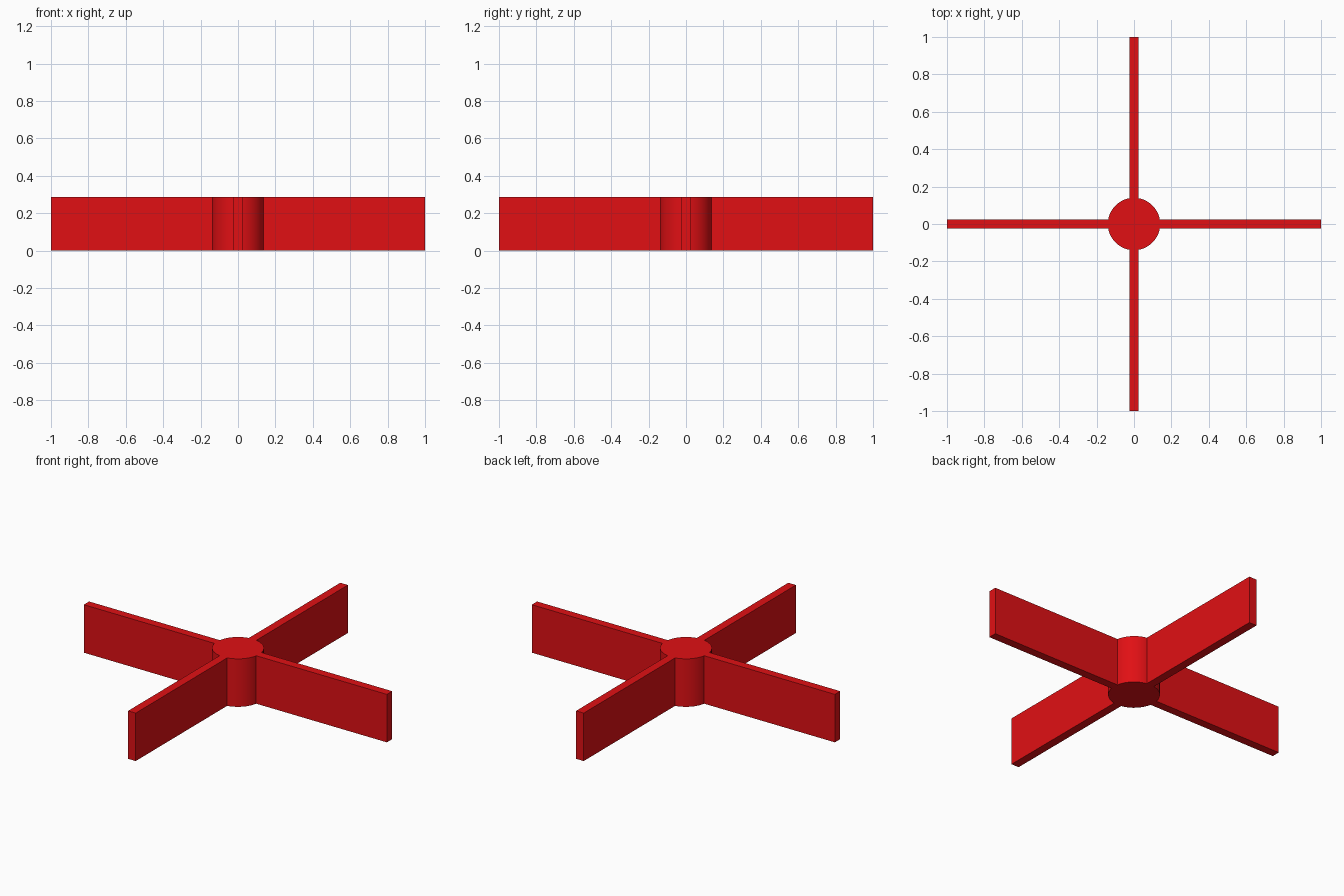
import bpy
from math import cos, sin, pi

if "Cube" in bpy.data.objects:
    bpy.data.objects.remove(bpy.data.objects["Cube"])

HEIGHT, HUB_R, TIP_R, THICK = 0.286, 0.14, 1.0, 0.05

red = bpy.data.materials.new("red")
red.diffuse_color = (0.75, 0.005, 0.007, 1)
red.use_nodes = True
red.node_tree.nodes["Principled BSDF"].inputs["Base Color"].default_value = red.diffuse_color

# Central hub
bpy.ops.mesh.primitive_cylinder_add(vertices=48, radius=HUB_R, depth=HEIGHT,
                                    location=(0, 0, HEIGHT / 2))
hub = bpy.context.object
hub.name = "hub"
hub.data.materials.append(red)
bpy.ops.object.shade_smooth_by_angle()

# Four flat blades, rooted just inside the hub wall
inner = HUB_R - 0.003
length, mid = TIP_R - inner, (TIP_R + inner) / 2
for i, side in enumerate(("right", "back", "left", "front")):
    a = i * pi / 2
    bpy.ops.mesh.primitive_cube_add(size=1, rotation=(0, 0, a),
                                    location=(mid * cos(a), mid * sin(a), HEIGHT / 2))
    blade = bpy.context.object
    blade.name = side + "_blade"
    blade.scale = (length, THICK, HEIGHT)
    blade.data.materials.append(red)
